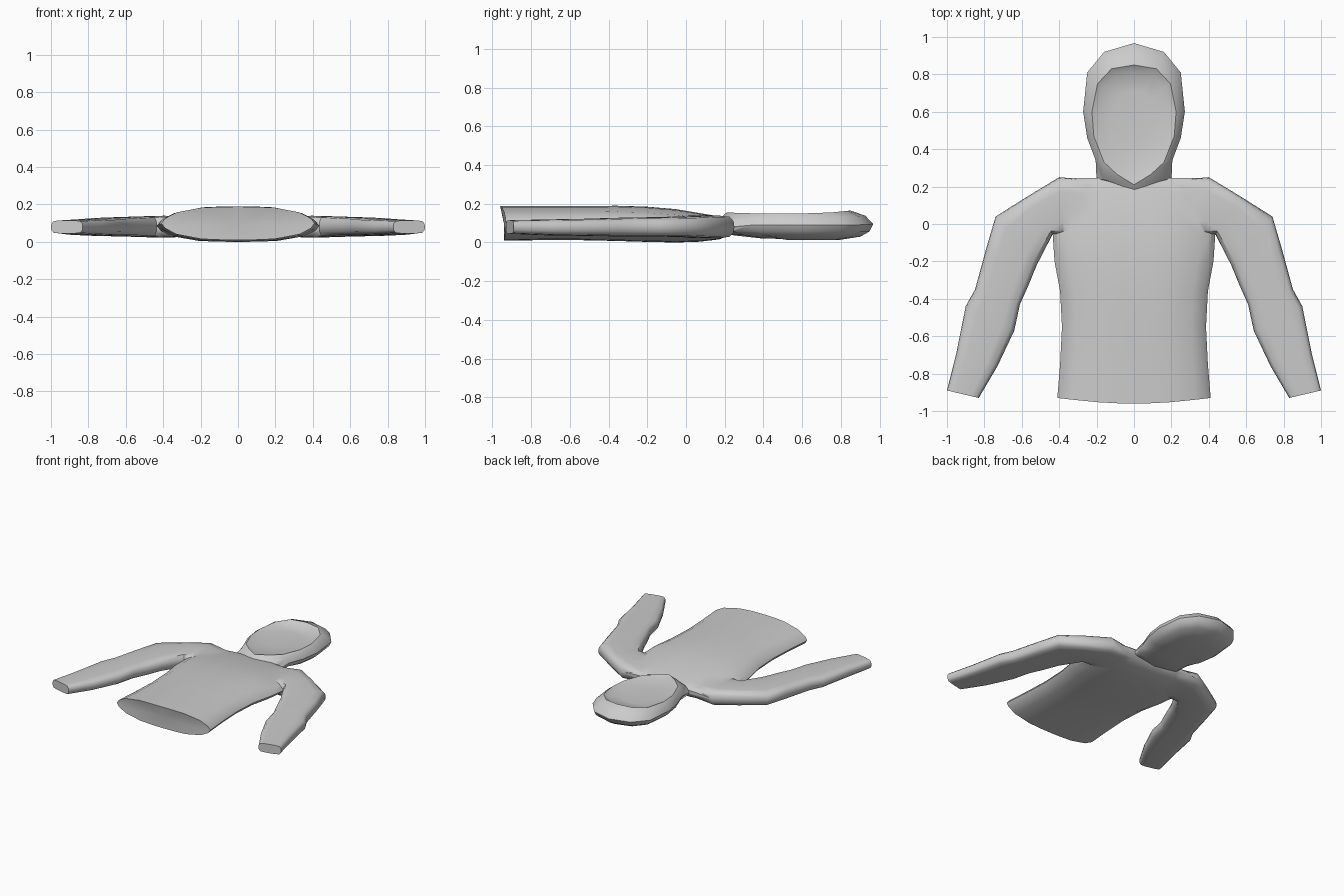
import bpy, bmesh
from mathutils import Vector

if "Cube" in bpy.data.objects:
    bpy.data.objects.remove(bpy.data.objects["Cube"])


def skin(name, rings, cap_start=True, cap_end=True):
    bm = bmesh.new()
    loops = [[bm.verts.new(p) for p in r] for r in rings]
    n = len(loops[0])
    for a, b in zip(loops, loops[1:]):
        for i in range(n):
            j = (i + 1) % n
            bm.faces.new((a[i], a[j], b[j], b[i]))
    for loop, cap in ((loops[0], cap_start), (loops[-1], cap_end)):
        if cap:
            c = bm.verts.new(sum((v.co for v in loop), Vector()) / n)
            for i in range(n):
                bm.faces.new((loop[i], loop[(i + 1) % n], c))
    bmesh.ops.recalc_face_normals(bm, faces=bm.faces)
    me = bpy.data.meshes.new(name)
    bm.to_mesh(me)
    bm.free()
    ob = bpy.data.objects.new(name, me)
    bpy.context.collection.objects.link(ob)
    return ob


def closed(quarter):
    # full cross-section from its upper right quarter (u from 1 to 0)
    top = quarter + [(-u, v) for u, v in reversed(quarter[:-1])]
    return top + [(u, -v) for u, v in reversed(top) if v > 0]


LENS = closed([(1, 0), (0.95, 0.3), (0.8, 0.66), (0.48, 0.94), (0.22, 0.99), (0, 1)])
FLAT = closed([(1, 0), (0.97, 0.5), (0.84, 0.88), (0.5, 0.98), (0, 1)])

# torso: y, half width, low z, high z, hem bow
torso_rows = [(-0.93, 0.41, 0.01, 0.188, 0.03), (-0.75, 0.395, 0.012, 0.188, 0.015),
              (-0.55, 0.385, 0.012, 0.188, 0), (-0.36, 0.395, 0.008, 0.19, 0),
              (-0.2, 0.425, 0.003, 0.185, 0), (-0.05, 0.435, 0, 0.172, 0),
              (0.07, 0.43, 0.004, 0.152, 0), (0.17, 0.42, 0.016, 0.135, 0),
              (0.225, 0.405, 0.035, 0.12, 0), (0.247, 0.39, 0.065, 0.10, 0)]
rings = []
for y, w, lo, hi, bow in torso_rows:
    mid, h = (lo + hi) / 2, (hi - lo) / 2
    rings.append([(u * w, y - bow * (1 - u * u) * (0.65 + 0.35 * v), mid + v * h)
                  for u, v in LENS])
torso = skin("hoodie", rings)

# sleeves: outer point, inner point, low z, high z
sleeve_rows = [(0.22, 0.235, 0.22, -0.04, 0.03, 0.12), (0.40, 0.25, 0.38, -0.06, 0.022, 0.14),
               (0.57, 0.147, 0.435, -0.055, 0.025, 0.137), (0.74, 0.04, 0.52, -0.22, 0.03, 0.132),
               (0.79, -0.13, 0.565, -0.33, 0.03, 0.13), (0.85, -0.35, 0.61, -0.43, 0.032, 0.127),
               (0.90, -0.44, 0.64, -0.57, 0.034, 0.123), (0.95, -0.69, 0.73, -0.76, 0.037, 0.119),
               (1.0, -0.89, 0.83, -0.93, 0.045, 0.115)]
parts = []
for side, label in ((1, "right"), (-1, "left")):
    rings = []
    for ox, oy, ix, iy, lo, hi in sleeve_rows:
        rings.append([(side * ((ox + ix) / 2 + u * (ox - ix) / 2),
                       (oy + iy) / 2 + u * (oy - iy) / 2,
                       (lo + hi) / 2 + v * (hi - lo) / 2) for u, v in FLAT])
    parts.append(skin("sleeve_" + label, rings))


# hood: widest outline and face opening, half of each, with heights
def mirrored(half):
    return half + [(-x, y, z) for x, y, z in reversed(half[1:-1])]


outer = mirrored([(0, 0.967, 0.095), (0.16, 0.92, 0.092), (0.25, 0.81, 0.09), (0.272, 0.6, 0.09),
                  (0.25, 0.46, 0.09), (0.205, 0.34, 0.09), (0.2, 0.23, 0.08), (0, 0.16, 0.08)])
rim = mirrored([(0, 0.85, 0.165), (0.12, 0.83, 0.163), (0.195, 0.75, 0.155), (0.225, 0.6, 0.15),
                (0.215, 0.47, 0.15), (0.16, 0.33, 0.151), (0.09, 0.265, 0.153), (0, 0.21, 0.155)])


def shrink(ring, s, z):
    return [(x * s, 0.6 + (y - 0.6) * s, z(y)) for x, y, _ in ring]


def blend(a, b, t, lift):
    return [tuple(p + (q - p) * t for p, q in zip(m, n))[:2] + (m[2] + (n[2] - m[2]) * lift,)
            for m, n in zip(a, b)]


hood = skin("hood", [
    shrink(outer, 0.5, lambda y: 0.012 if y > 0.4 else 0.022),
    shrink(outer, 0.82, lambda y: 0.03 if y > 0.4 else 0.038),
    shrink(outer, 0.95, lambda y: 0.058),
    outer,
    blend(outer, rim, 0.35, 0.62),
    rim,
    shrink(rim, 0.85, lambda y: 0.138),
    shrink(rim, 0.45, lambda y: 0.13)])
parts.append(hood)

# merge the parts into one skin
for p in parts:
    m = torso.modifiers.new("join_" + p.name, 'BOOLEAN')
    m.operation = 'UNION'
    m.solver = 'EXACT'
    m.object = p
bpy.context.view_layer.objects.active = torso
torso.select_set(True)
for m in list(torso.modifiers):
    bpy.ops.object.modifier_apply(modifier=m.name)
for p in parts:
    bpy.data.objects.remove(p)
bpy.ops.object.shade_smooth_by_angle(angle=0.75)
